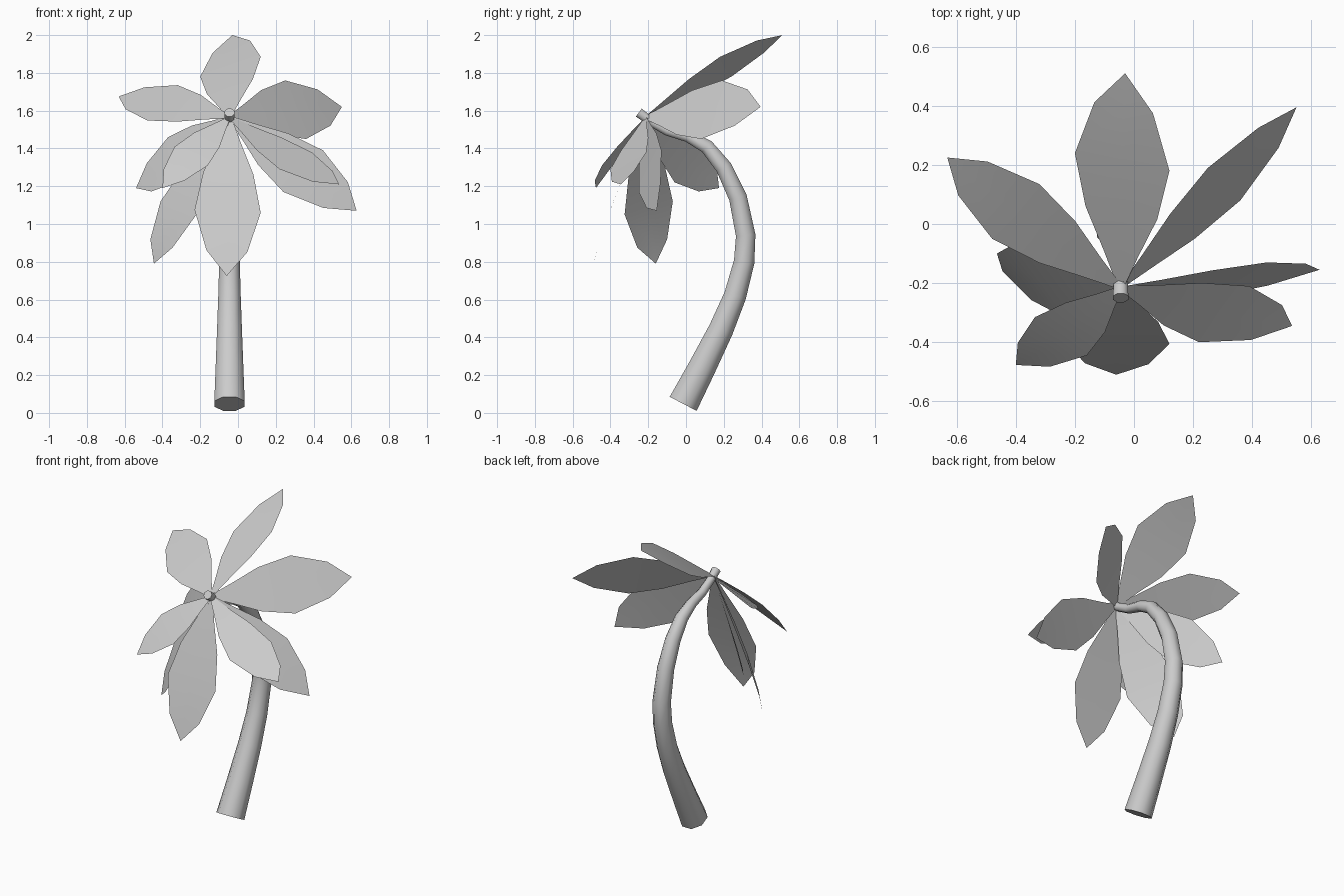
import bpy, bmesh, math
from mathutils import Vector

if "Cube" in bpy.data.objects:
    bpy.data.objects.remove(bpy.data.objects["Cube"])

CX = -0.045
HUB = Vector((CX, -0.215, 1.565))


def make_object(name, verts, faces):
    me = bpy.data.meshes.new(name)
    me.from_pydata(verts, [], faces)
    me.update()
    ob = bpy.data.objects.new(name, me)
    bpy.context.collection.objects.link(ob)
    bpy.ops.object.select_all(action='DESELECT')
    ob.select_set(True)
    bpy.context.view_layer.objects.active = ob
    bpy.ops.object.shade_smooth_by_angle(angle=math.radians(50))
    return ob


# Trunk: eight-sided tapered tube along a bent path (y, z, radius)
path = [(-0.015, 0.048, 0.087), (0.085, 0.24, 0.079), (0.185, 0.44, 0.071),
        (0.26, 0.62, 0.064), (0.308, 0.80, 0.059), (0.316, 0.94, 0.056),
        (0.275, 1.14, 0.052), (0.20, 1.30, 0.047), (0.11, 1.41, 0.041),
        (0.01, 1.465, 0.034), (-0.10, 1.495, 0.029), (-0.19, 1.545, 0.026),
        (-0.25, 1.59, 0.028)]
N = 8
verts, faces = [], []
for i, (y, z, r) in enumerate(path):
    a, b = path[max(i - 1, 0)], path[min(i + 1, len(path) - 1)]
    t = Vector((0, b[0] - a[0], b[1] - a[1])).normalized()
    side = Vector((1, 0, 0))
    up = t.cross(side)
    for k in range(N):
        ang = 2 * math.pi * (k + 0.5) / N
        verts.append(Vector((CX, y, z)) + (side * math.cos(ang) + up * math.sin(ang)) * r)
for i in range(len(path) - 1):
    for k in range(N):
        k2 = (k + 1) % N
        faces.append((i * N + k, i * N + k2, (i + 1) * N + k2, (i + 1) * N + k))
faces.append(tuple(reversed(range(N))))
faces.append(tuple(range((len(path) - 1) * N, len(path) * N)))
make_object("trunk", verts, faces)

# Leaves: tip and the two widest edge points of each
WIDTHS = [(0.0, 0.06), (0.12, 0.36), (0.28, 0.76), (0.5, 1.0), (0.78, 0.62), (1.0, 0.0)]


def leaf(name, tip, left, right):
    tip, left, right = Vector(tip), Vector(left), Vector(right)
    mid, half = (left + right) / 2, (left - right) / 2
    verts, faces = [], []
    for t, w in WIDTHS:
        c = HUB * (2 * (t - 0.5) * (t - 1)) + mid * (4 * t * (1 - t)) + tip * (2 * t * (t - 0.5))
        verts += [c] if w == 0 else [c + half * w, c, c - half * w]
    for i in range(len(WIDTHS) - 2):
        for j in (0, 1):
            a = i * 3 + j
            faces.append((a, a + 1, a + 4, a + 3))
    a = (len(WIDTHS) - 2) * 3
    faces += [(a, a + 1, a + 3), (a + 1, a + 2, a + 3)]
    # face the upper side away from the trunk
    n = (right - left).cross(tip - HUB)
    if n.dot(Vector((0, -0.6, 0.8))) < 0:
        faces = [tuple(reversed(f)) for f in faces]
    make_object(name, verts, faces)


leaf("leaf_top", (-0.03, 0.51, 2.0), (-0.20, 0.24, 1.78), (0.12, 0.18, 1.885))
leaf("leaf_back_right", (0.55, 0.395, 1.62), (0.25, 0.19, 1.76), (0.36, 0.08, 1.45))
leaf("leaf_right", (0.628, -0.155, 1.07), (0.45, -0.13, 1.39), (0.24, -0.25, 1.17))
leaf("leaf_front_right", (0.535, -0.345, 1.21), (0.39, -0.21, 1.38), (0.22, -0.40, 1.29))
leaf("leaf_front", (-0.06, -0.51, 0.725), (-0.23, -0.40, 1.075), (0.12, -0.405, 1.06))
leaf("leaf_lower_left", (-0.445, -0.16, 0.79), (-0.41, -0.07, 1.12), (-0.22, -0.325, 1.05))
leaf("leaf_front_left", (-0.40, -0.477, 1.19), (-0.335, -0.315, 1.41), (-0.16, -0.445, 1.31))
leaf("leaf_back_left", (-0.632, 0.225, 1.675), (-0.32, 0.135, 1.735), (-0.48, -0.05, 1.548))
leaf("leaf_left", (-0.54, 0.175, 1.19), (-0.37, 0.09, 1.46), (-0.33, -0.06, 1.22))
